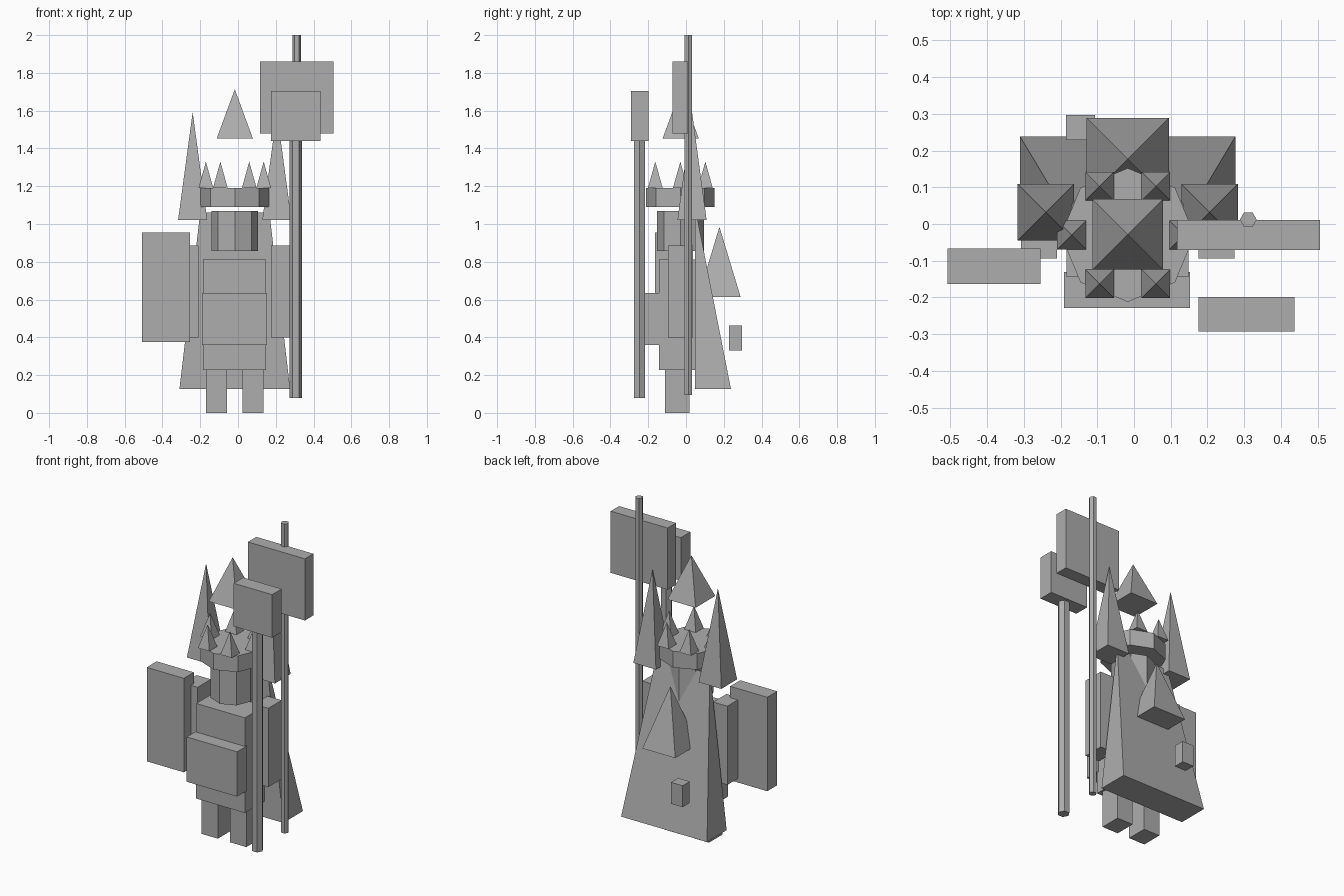
import bpy
import bmesh
import math
from mathutils import Matrix

if "Cube" in bpy.data.objects:
    bpy.data.objects.remove(bpy.data.objects["Cube"])

CX, CY = -0.017, -0.03  # axis of the figure

grey = bpy.data.materials.new("plain_grey")
grey.diffuse_color = (0.42, 0.42, 0.42, 1)
grey.use_nodes = True
grey.node_tree.nodes["Principled BSDF"].inputs["Base Color"].default_value = grey.diffuse_color


def finish(name, bm):
    bmesh.ops.recalc_face_normals(bm, faces=bm.faces)
    mesh = bpy.data.meshes.new(name)
    bm.to_mesh(mesh)
    bm.free()
    mesh.materials.append(grey)
    obj = bpy.data.objects.new(name, mesh)
    bpy.context.collection.objects.link(obj)
    return obj


def box(name, x, y, z):
    """Box from (min, max) ranges."""
    bm = bmesh.new()
    bmesh.ops.create_cube(bm, size=1)
    for v in bm.verts:
        for i, (lo, hi) in enumerate((x, y, z)):
            v.co[i] = hi if v.co[i] > 0 else lo
    return finish(name, bm)


def prism(name, x, y, z, r, sides, r_top=None, turn=0.0):
    """Upright prism, or cone when r_top is 0."""
    bm = bmesh.new()
    mat = (Matrix.Translation((x, y, (z[0] + z[1]) / 2))
           @ Matrix.Rotation(turn, 4, 'Z'))
    bmesh.ops.create_cone(bm, cap_ends=True, segments=sides, radius1=r,
                          radius2=r if r_top is None else r_top,
                          depth=z[1] - z[0], matrix=mat)
    return finish(name, bm)


def pyramid(name, x, y, z, half):
    return prism(name, x, y, z, half * math.sqrt(2), 4, 0, math.pi / 4)


# Legs and arms, mirrored about the figure's axis
for side, s in (("left", -1), ("right", 1)):
    def span(a, b):
        return tuple(sorted((CX + s * a, CX + s * b)))
    box(side + "_leg", span(0.042, 0.152), (-0.112, 0.018), (0, 0.228))
    box(side + "_arm", span(0.193, 0.29), (-0.094, 0.036), (0.4, 0.885))
    pyramid(side + "_shoulder_spike", CX + s * 0.223, 0.032, (1.022, 1.592), 0.077)

# Torso and front plate
box("torso", (-0.184, 0.148), (-0.144, 0.07), (0.226, 0.812))
box("front_plate", (-0.19, 0.153), (-0.228, -0.13), (0.36, 0.636))

# Head, crown ring and the six crown spikes
prism("head", CX, CY, (0.858, 1.07), 0.124, 8)
prism("crown_ring", CX, CY, (1.09, 1.19), 0.182, 8)
for i in range(6):
    a = i * math.pi / 3
    pyramid("crown_spike", CX + 0.153 * math.cos(a), CY + 0.153 * math.sin(a),
            (1.19, 1.33), 0.039)
pyramid("floating_peak", CX, CY + 0.002, (1.452, 1.713), 0.096)

# Cape: wedge with upright front, thinning and narrowing to the top
cape = box("cape", (CX - 0.293, CX + 0.293), (0.047, 0.238), (0.126, 1.062))
for v in cape.data.vertices:
    if v.co.z > 0.5:
        v.co.x = CX + (0.183 if v.co.x > CX else -0.183)
        if v.co.y > 0.1:
            v.co.y = 0.054

# Hood on the back and small pouch
pyramid("back_hood", CX, 0.177, (0.614, 0.985), 0.112)
box("pouch", (-0.185, -0.106), (0.228, 0.297), (0.33, 0.462))

# Shield
box("shield", (-0.508, -0.255), (-0.163, -0.066), (0.376, 0.955))

# Banner on a tall pole
prism("banner_pole", 0.311, 0.012, (0.094, 2.0), 0.023, 6, turn=math.pi / 2)
box("banner", (0.117, 0.506), (-0.071, 0.011), (1.48, 1.86))

# Hammer with a block head
prism("hammer_shaft", 0.306, -0.247, (0.08, 1.45), 0.034, 6, turn=math.pi / 2)
box("hammer_head", (0.175, 0.437), (-0.292, -0.199), (1.44, 1.705))
